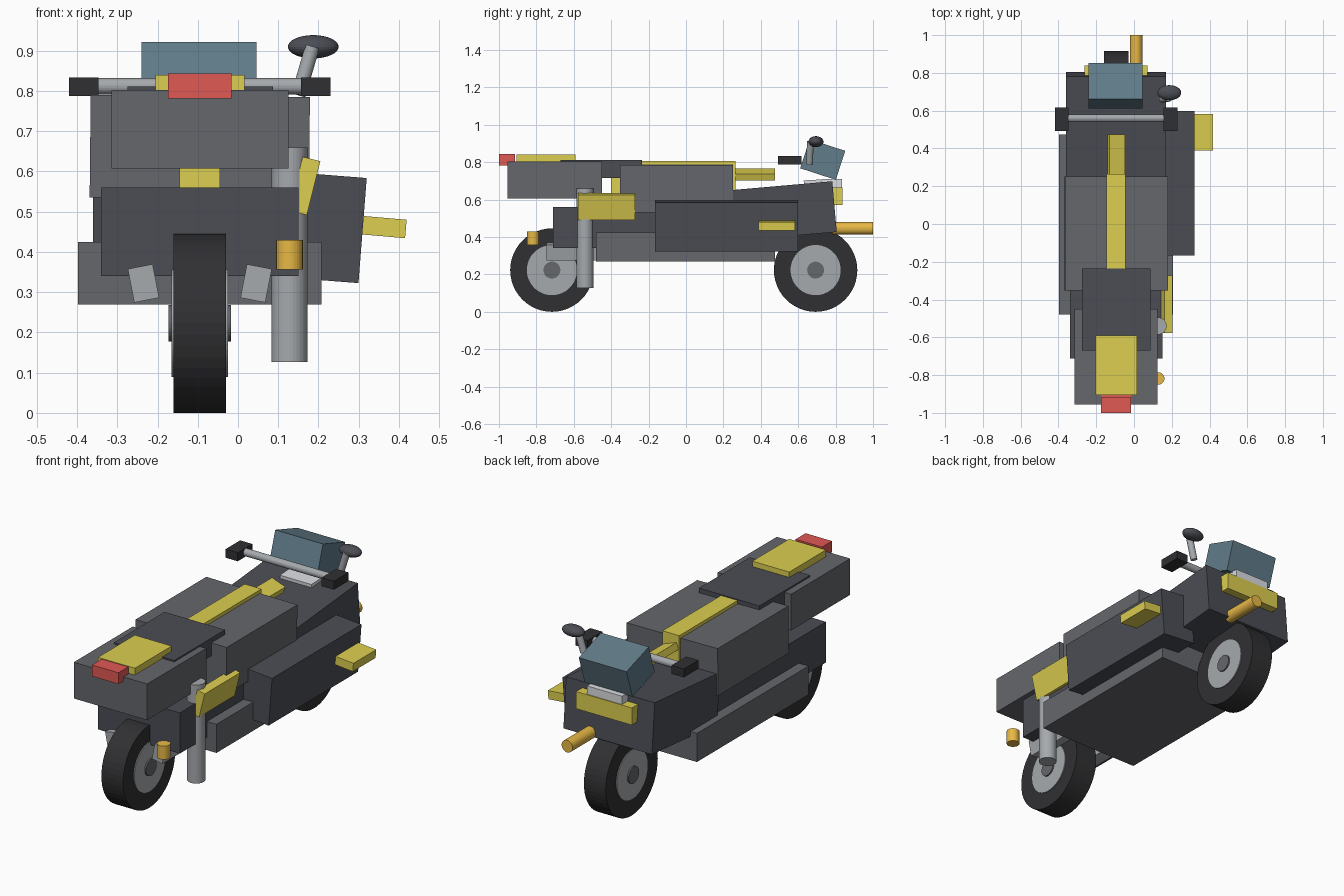
import bpy
from math import radians, pi
from mathutils import Vector

if "Cube" in bpy.data.objects:
    bpy.data.objects.remove(bpy.data.objects["Cube"])

CX = -0.095  # centre line of the bike


def material(name, rgb):
    m = bpy.data.materials.new(name)
    m.diffuse_color = (*rgb, 1)
    m.use_nodes = True
    m.node_tree.nodes["Principled BSDF"].inputs["Base Color"].default_value = m.diffuse_color
    return m


GREY = material("mid_grey", (0.13, 0.135, 0.15))
DARK = material("dark_grey", (0.07, 0.075, 0.09))
BLACK = material("black", (0.03, 0.03, 0.033))
METAL = material("metal", (0.38, 0.4, 0.42))
PALE = material("pale_lamp", (0.7, 0.72, 0.75))
YELLOW = material("yellow", (0.72, 0.62, 0.08))
AMBER = material("amber", (0.8, 0.48, 0.06))
RED = material("red", (0.75, 0.1, 0.09))
GLASS = material("blue_glass", (0.12, 0.2, 0.25))


def finish(name, mat):
    o = bpy.context.object
    o.name = name
    o.data.materials.append(mat)
    return o


def box(name, mat, centre, size, rot=(0, 0, 0)):
    bpy.ops.mesh.primitive_cube_add(size=1, location=centre,
                                    rotation=[radians(a) for a in rot])
    o = finish(name, mat)
    o.scale = size
    return o


def span(name, mat, x, y, z):
    """Upright box given by its limits on each axis."""
    return box(name, mat, [sum(r) / 2 for r in (x, y, z)],
               [r[1] - r[0] for r in (x, y, z)])


def rod(name, mat, a, b, radius, sides=32):
    a, b = Vector(a), Vector(b)
    d = b - a
    bpy.ops.mesh.primitive_cylinder_add(vertices=sides, radius=radius, depth=d.length,
                                        location=(a + b) / 2)
    o = finish(name, mat)
    o.rotation_euler = d.to_track_quat('Z', 'Y').to_euler()
    return o


# Wheels: tyre, rim disc and hub
for end, y in (("rear", -0.717), ("front", 0.693)):
    for part, mat, r, half in (("tyre", BLACK, 0.223, 0.065),
                               ("rim", METAL, 0.134, 0.070),
                               ("hub", GREY, 0.045, 0.078)):
        rod(f"{end}_{part}", mat, (CX - half, y, 0.223), (CX + half, y, 0.223), r, 48)

# Main body blocks
span("lower_fairing", GREY, (-0.398, 0.207), (-0.48, 0.475), (0.27, 0.425))
span("engine_block", DARK, (-0.34, 0.15), (-0.712, 0.35), (0.34, 0.56))
box("tank", GREY, (CX, -0.05, 0.66), (0.545, 0.605, 0.255), (0, 0.6, 0))
box("front_cowl", DARK, (CX, 0.515, 0.538), (0.53, 0.56, 0.272), (5, 0, 0))
box("side_pannier", DARK, (0.21, 0.217, 0.461), (0.20, 0.765, 0.262), (0, 4.5, 0))

# Tail, seat and spine
span("tail", GREY, (-0.315, 0.125), (-0.955, -0.45), (0.607, 0.803))
span("seat", DARK, (-0.275, 0.087), (-0.67, -0.235), (0.715, 0.811))
span("tail_panel", YELLOW, (-0.205, 0.016), (-0.905, -0.59), (0.79, 0.84))
span("tail_light", RED, (-0.174, -0.016), (-1.0, -0.915), (0.782, 0.843))
span("tail_light_mount", RED, (-0.174, -0.016), (-0.92, -0.90), (0.782, 0.803))
span("spine_stripe", YELLOW, (-0.145, -0.045), (-0.40, 0.265), (0.55, 0.806))
box("spine_nose", YELLOW, (CX, 0.36, 0.733), (0.085, 0.23, 0.037), (0, 20, 0))

# Rear swing arms, leaning outward
for side, s in (("left", -1), ("right", 1)):
    box(f"{side}_swing_arm", METAL, (CX + s * 0.14, -0.56, 0.322),
        (0.063, 0.37, 0.085), (0, s * 11, 0))

# Right-hand side fittings
rod("exhaust", METAL, (0.128, -0.54, 0.127), (0.128, -0.54, 0.66), 0.045)
box("side_panel", YELLOW, (0.166, -0.425, 0.564), (0.045, 0.305, 0.138), (0, 14, 0))
box("footplate", YELLOW, (0.35, 0.486, 0.463), (0.135, 0.195, 0.046), (0, 5, 0))

# Indicators
rod("front_indicator", AMBER, (0.012, 0.78, 0.446), (0.012, 1.0, 0.446), 0.033)
rod("rear_indicator", AMBER, (0.128, -0.818, 0.357), (0.128, -0.818, 0.43), 0.033)

# Handlebar and grips
rod("handlebar", METAL, (-0.40, 0.56, 0.812), (0.21, 0.56, 0.812), 0.02)
for side, s in (("left", -1), ("right", 1)):
    box(f"{side}_grip", BLACK, (CX + s * 0.288, 0.555, 0.811), (0.073, 0.125, 0.046))

# Mirror
rod("mirror_stem", METAL, (0.15, 0.66, 0.79), (0.185, 0.665, 0.91), 0.018)
bpy.ops.mesh.primitive_uv_sphere_add(segments=32, ring_count=16, location=(0.187, 0.695, 0.91))
finish("mirror", DARK).scale = (0.063, 0.04, 0.029)

# Windscreen, dash, headlamp and front bar
box("windscreen", GLASS, (-0.097, 0.731, 0.814), (0.286, 0.20, 0.163), (-18, 0, 0))
box("dash", PALE, (CX, 0.675, 0.69), (0.19, 0.09, 0.03), (3, 0, 0))
span("headlamp", PALE, (-0.20, 0.01), (0.725, 0.833), (0.655, 0.71))
span("front_bar", YELLOW, (-0.262, 0.072), (0.765, 0.838), (0.572, 0.665))
